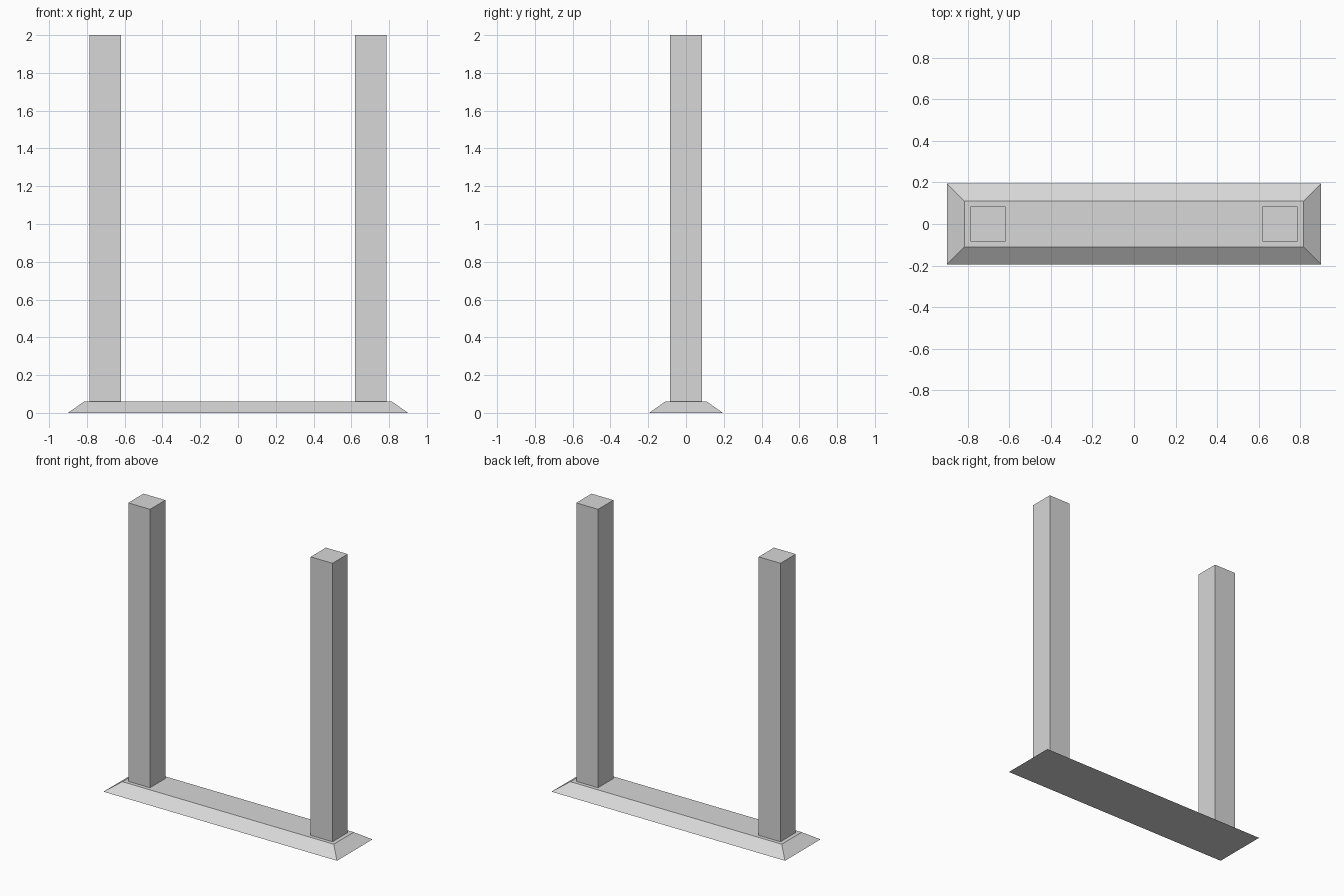
import bpy
import bmesh

default = bpy.data.objects.get("Cube")
if default:
    bpy.data.objects.remove(default, do_unlink=True)

GREY = (0.68, 0.68, 0.68, 1.0)
grey = bpy.data.materials.new("light_grey")
grey.use_nodes = True
grey.diffuse_color = GREY
grey.node_tree.nodes["Principled BSDF"].inputs["Base Color"].default_value = GREY

BASE_HEIGHT = 0.06
BEVEL_RUN = 0.085


def add_block(name, x, half_x, half_y, z_low, z_high, inset=0.0):
    """Box between two heights, its top edge drawn in by inset."""
    bm = bmesh.new()
    bmesh.ops.create_cube(bm, size=2)
    for v in bm.verts:
        top = v.co.z > 0
        shrink = inset if top else 0.0
        v.co.x *= half_x - shrink
        v.co.y *= half_y - shrink
        v.co.z = z_high if top else z_low
    mesh = bpy.data.meshes.new(name)
    bm.to_mesh(mesh)
    bm.free()
    mesh.materials.append(grey)
    obj = bpy.data.objects.new(name, mesh)
    obj.location.x = x
    bpy.context.collection.objects.link(obj)
    return obj


# Base plate with sloping edges
add_block("base_plate", 0, 0.9, 0.195, 0, BASE_HEIGHT, BEVEL_RUN)

# Pair of square posts
for name, side in (("left_post", 1), ("right_post", -1)):
    add_block(name, side * 0.703, 0.084, 0.084, BASE_HEIGHT, 2)
